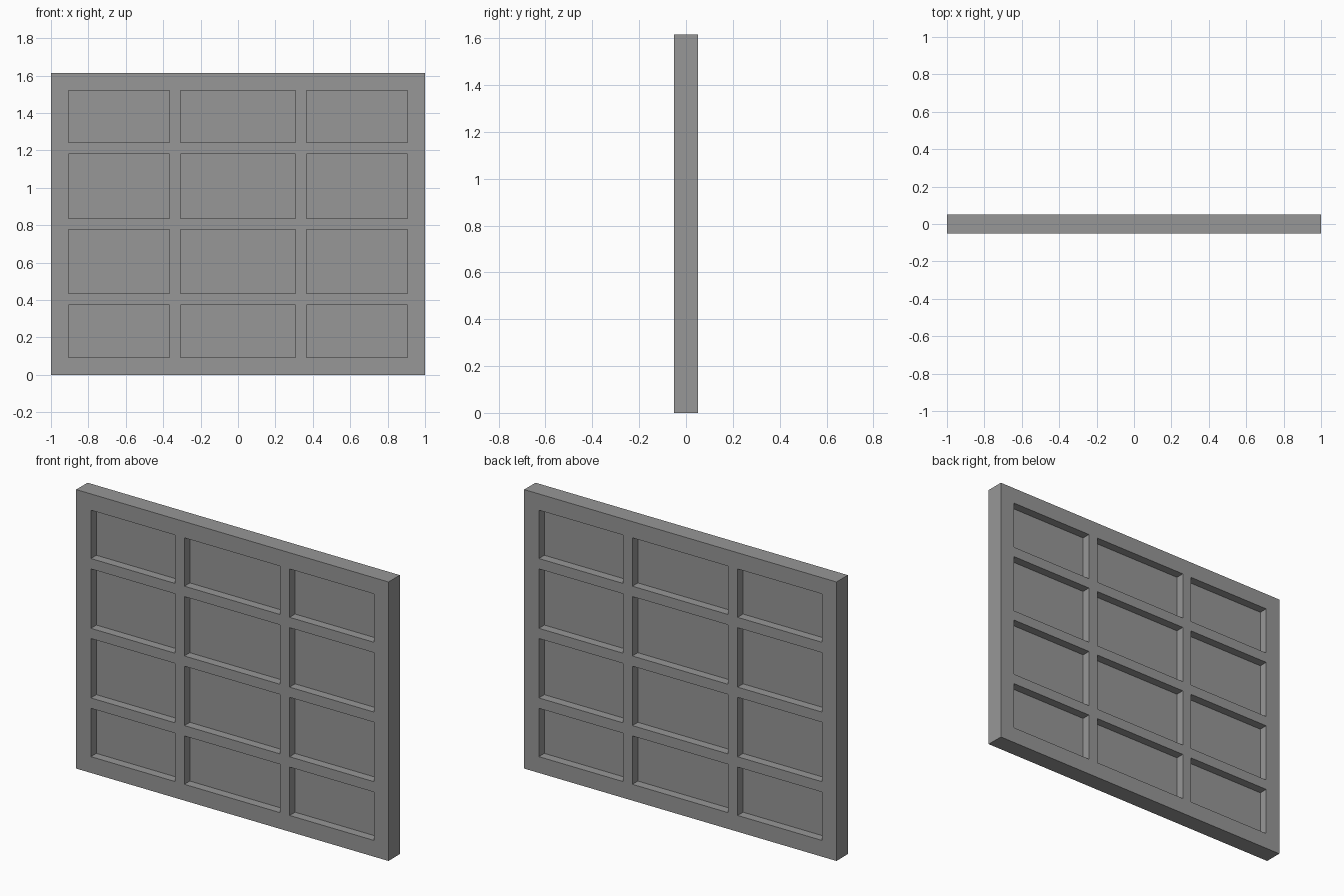
import bpy
import bmesh

cube = bpy.data.objects.get("Cube")
if cube:
    bpy.data.objects.remove(cube, do_unlink=True)

HEIGHT, DEPTH, PANE = 1.615, 0.104, 0.004

# One flat colour for everything
grey = bpy.data.materials.new("grey")
grey.use_nodes = True
colour = (0.31, 0.31, 0.31, 1)
grey.diffuse_color = colour
grey.node_tree.nodes["Principled BSDF"].inputs["Base Color"].default_value = colour

# Bar edges: the openings lie in the odd columns and odd rows
right = [0.307, 0.367, 0.906, 1.0]
xs = [-x for x in reversed(right)] + right
low = [0, 0.094, 0.374, 0.434, 0.778]
low = low[:4] + [low[4]]
zs = low[:] + [HEIGHT - z for z in reversed(low)]


def is_opening(col, row):
    return col % 2 == 1 and row % 2 == 1


def lattice(name, thickness, wanted):
    """Flat grid of the wanted cells, thickened evenly about y = 0."""
    bm = bmesh.new()
    verts = [[bm.verts.new((x, 0, z)) for z in zs] for x in xs]
    for c in range(len(xs) - 1):
        for r in range(len(zs) - 1):
            if wanted(c, r):
                bm.faces.new((verts[c][r], verts[c + 1][r],
                              verts[c + 1][r + 1], verts[c][r + 1]))
    bmesh.ops.delete(bm, geom=[v for v in bm.verts if not v.link_faces],
                     context='VERTS')
    mesh = bpy.data.meshes.new(name)
    bm.to_mesh(mesh)
    bm.free()
    mesh.materials.append(grey)
    obj = bpy.data.objects.new(name, mesh)
    bpy.context.collection.objects.link(obj)
    solid = obj.modifiers.new("thickness", 'SOLIDIFY')
    solid.thickness = thickness
    solid.offset = 0
    return obj


# Frame with its glazing bars, and the thin panes set halfway in
lattice("window_frame", DEPTH, lambda c, r: not is_opening(c, r))
lattice("window_panes", PANE, is_opening)
